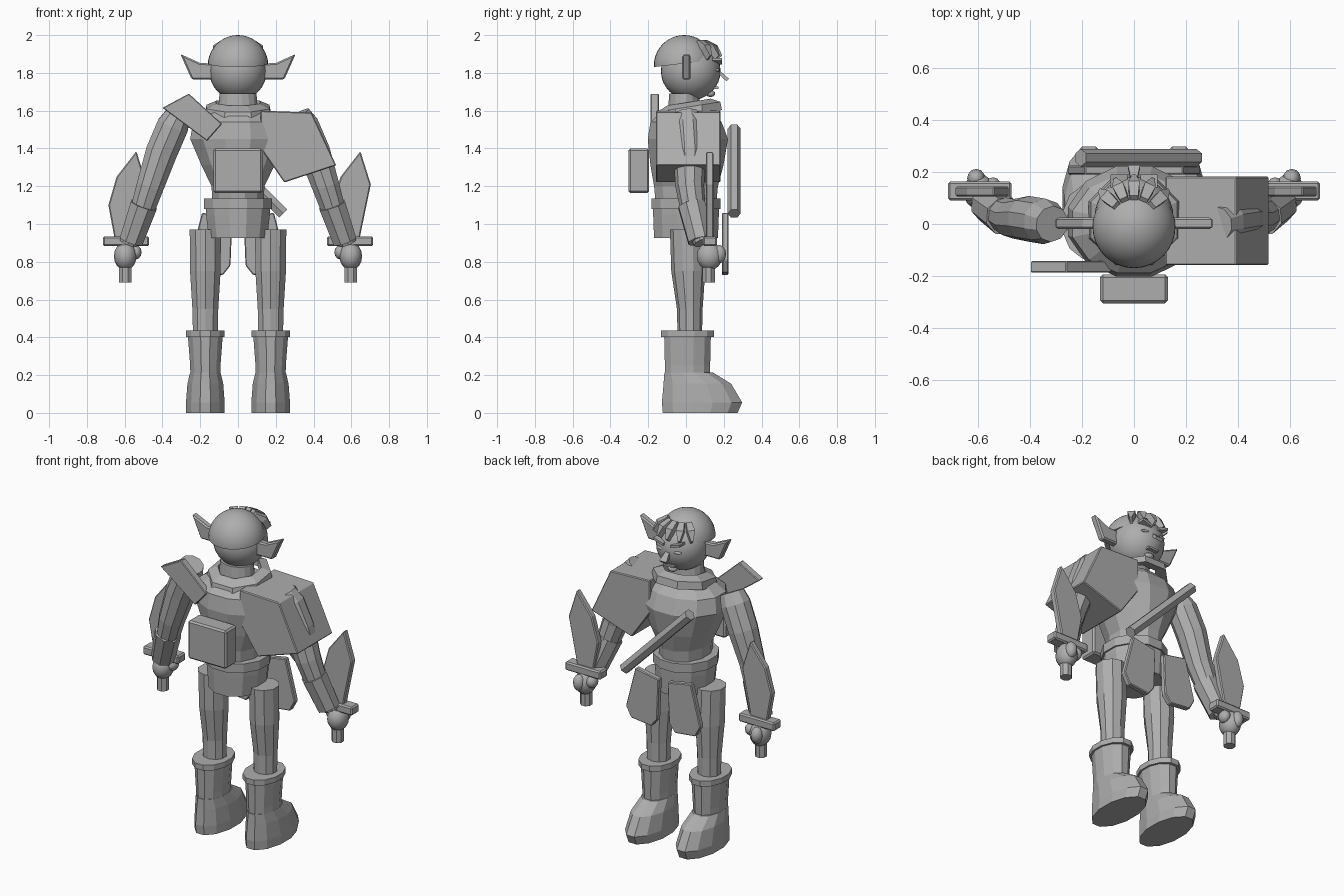
import bpy, bmesh, math
from mathutils import Vector, Matrix

if "Cube" in bpy.data.objects:
    bpy.data.objects.remove(bpy.data.objects["Cube"])

grey = bpy.data.materials.new("stone_grey")
grey.diffuse_color = (0.42, 0.42, 0.42, 1)
grey.use_nodes = True
grey.node_tree.nodes["Principled BSDF"].inputs["Base Color"].default_value = grey.diffuse_color


def finish(name, bm, smooth=False, bevel=0):
    bmesh.ops.recalc_face_normals(bm, faces=bm.faces)
    me = bpy.data.meshes.new(name)
    bm.to_mesh(me)
    bm.free()
    me.materials.append(grey)
    ob = bpy.data.objects.new(name, me)
    bpy.context.collection.objects.link(ob)
    if bevel:
        m = ob.modifiers.new("bevel", 'BEVEL')
        m.width = bevel
        m.segments = 1
    if smooth:
        for p in me.polygons:
            p.use_smooth = True
    return ob


def skin(name, rings, closed=False, **kw):
    """Bridge rings of points, capping both ends unless the rings form a loop."""
    bm = bmesh.new()
    vs = [[bm.verts.new(p) for p in r] for r in rings]
    n = len(rings[0])
    pairs = list(zip(vs, vs[1:])) + ([(vs[-1], vs[0])] if closed else [])
    for a, b in pairs:
        for i in range(n):
            j = (i + 1) % n
            bm.faces.new((a[i], a[j], b[j], b[i]))
    if not closed:
        bm.faces.new(vs[0])
        bm.faces.new(vs[-1])
    return finish(name, bm, **kw)


def loft(name, rows, n=10):
    """Stack of horizontal ellipses: (cx, cy, z, rx, ry)."""
    ang = [2 * math.pi * (i + .5) / n for i in range(n)]
    return skin(name, [[(cx + rx * math.cos(a), cy + ry * math.sin(a), z) for a in ang]
                       for cx, cy, z, rx, ry in rows])


def tube(name, pts, radii, n=10):
    """Round section following a path."""
    pts = [Vector(p) for p in pts]
    rings = []
    for i, p in enumerate(pts):
        d = (pts[min(i + 1, len(pts) - 1)] - pts[max(i - 1, 0)]).normalized()
        u = d.cross(Vector((0, 1, 0))).normalized()
        v = d.cross(u)
        rings.append([p + radii[i] * (u * math.cos(t) + v * math.sin(t))
                      for t in (2 * math.pi * (k + .5) / n for k in range(n))])
    return skin(name, rings)


def prism(name, poly, y0, y1, **kw):
    """Outline in x, z extruded along y."""
    return skin(name, [[(x, y, z) for x, z in poly] for y in (y0, y1)], **kw)


def box(name, lo, hi, bevel=0):
    return prism(name, [(lo[0], lo[2]), (hi[0], lo[2]), (hi[0], hi[2]), (lo[0], hi[2])],
                 lo[1], hi[1], bevel=bevel)


def ball(name, c, r, seg=24):
    bm = bmesh.new()
    bmesh.ops.create_uvsphere(bm, u_segments=seg, v_segments=seg // 2, radius=1)
    bmesh.ops.transform(bm, matrix=Matrix.Translation(c) @ Matrix.Diagonal((*r, 1)), verts=bm.verts)
    return finish(name, bm, smooth=True)


# Head and skull cap, cut flat along a slightly tilted brow line
ball("head", (0, .025, 1.81), (.152, .158, .155), 32)
bm = bmesh.new()
bmesh.ops.create_uvsphere(bm, u_segments=32, v_segments=20, radius=.16)
bmesh.ops.translate(bm, vec=(0, -.01, 1.84), verts=bm.verts)
cut = bmesh.ops.bisect_plane(bm, geom=bm.verts[:] + bm.edges[:] + bm.faces[:],
                             plane_co=(0, -.01, 1.85), plane_no=(0, .12, -1), clear_outer=True)
bmesh.ops.contextual_create(bm, geom=[e for e in cut['geom_cut'] if isinstance(e, bmesh.types.BMEdge)])
cap = finish("skull_cap", bm)
bpy.context.view_layer.objects.active = cap
cap.select_set(True)
bpy.ops.object.shade_smooth_by_angle(angle=math.radians(40))

# Face: fringe, brows, eyes, nose, mouth
for i in range(5):
    a = math.radians(90 + (i - 2) * 24)
    d, side = Vector((math.cos(a), math.sin(a), 0)), Vector((-math.sin(a), math.cos(a), 0))
    top, mid, tip = (d * r + Vector((0, .01, z)) for r, z in ((.085, 1.963), (.142, 1.935), (.168, 1.88)))
    up = d * .014 + Vector((0, 0, .012))
    skin("fringe_lock", [[p - side * w - up, p + side * w - up, p + side * w + up, p - side * w + up]
                         for p, w in ((top, .016), (mid, .022), (tip, .006))])
for s in (-1, 1):
    prism("brow", [(s * .025, 1.845), (s * .09, 1.865), (s * .09, 1.88), (s * .025, 1.86)], .14, .19)
    ball("eye", (s * .055, .165, 1.815), (.03, .014, .009), 12)
skin("nose", [[(-w, y, z), (w, y, z), (w, y + .012, z + .014), (-w, y + .012, z + .014)]
              for w, y, z in ((.012, .165, 1.80), (.024, .215, 1.755))])
box("mouth", (-.035, .145, 1.715), (.035, .172, 1.727))
ball("chin", (0, .13, 1.69), (.03, .025, .018), 12)

# Neck, collar and body
loft("neck", [(0, -.01, 1.57, .11, .09), (0, -.01, 1.69, .10, .08)], 16)
collar = []
for i in range(8):
    a = math.pi * (i + .5) / 4
    collar.append([(r * math.cos(a), .015 + r * math.sin(a), z + .16 * r * math.sin(a))
                   for r, z in ((.19, 1.575), (.18, 1.62), (.125, 1.645), (.12, 1.60))])
skin("collar", collar, closed=True)
loft("torso", [(0, 0, 1.10, .14, .165), (0, 0, 1.20, .145, .175), (0, .005, 1.31, .20, .20),
               (0, .01, 1.45, .262, .22), (0, 0, 1.54, .245, .195), (0, 0, 1.60, .16, .13)], 12)
loft("belt", [(0, 0, 1.08, .187, .19), (0, 0, 1.135, .187, .19)], 12)
loft("hips", [(0, 0, .925, .16, .175), (0, 0, 1.05, .175, .18), (0, 0, 1.10, .178, .182)], 12)

for s in (-1, 1):
    # Pointed ears
    prism("ear", [(s * .13, 1.85), (s * .20, 1.852), (s * .305, 1.90), (s * .245, 1.765), (s * .13, 1.765)],
          -.02, .025, bevel=.008)
    # Legs and boots
    x = s * .173
    loft("leg", [(x, .02, .38, .068, .064), (x, .02, .55, .072, .068), (x, .012, .75, .085, .09),
                 (x, .005, .97, .087, .09)])
    loft("boot_shaft", [(x, .008, .19, .082, .122), (x, .008, .25, .083, .124),
                        (x, .008, .415, .096, .128)], 12)
    loft("boot_cuff", [(x, .008, .403, .106, .145), (x, .008, .436, .106, .145)], 12)
    loft("boot_foot", [(x, .075, 0, .105, .205), (x, .085, .055, .106, .22), (x, .06, .155, .098, .185),
                       (x, .013, .215, .083, .132)], 12)
    # Arms and bracers
    tube("arm", [(s * .315, 0, 1.58), (s * .345, .01, 1.52), (s * .405, .02, 1.38), (s * .465, .02, 1.20),
                 (s * .51, .04, 1.06), (s * .58, .09, .90)], [.07, .088, .088, .076, .066, .05])
    tube("bracer", [(s * .498, .03, 1.10), (s * .565, .075, .91)], [.077, .068], 8)
    # Hand with finger knuckles
    hx = s * .597
    ball("hand", (hx, .125, .83), (.06, .068, .075), 16)
    ball("thumb", (hx - s * .055, .14, .85), (.032, .04, .038), 12)
    ball("knuckle", (hx + s * .01, .175, .84), (.035, .037, .05), 12)
    # Leaf-bladed dagger
    loft("dagger_grip", [(hx, .12, .69, .035, .035), (hx, .12, .9, .035, .035)], 8)
    box("dagger_guard", (s * .593 - .122, .09, .883), (s * .593 + .122, .163, .935), .008)
    prism("dagger_blade", [(s * .593 + dx, z) for dx, z in
                           ((.055, 1.385), (.11, 1.21), (.05, .92), (-.06, .92), (-.093, 1.1), (-.05, 1.25))],
          .105, .145, bevel=.006)
    # Hanging skirt flaps
    prism("skirt_flap", [(s * .03, 1.03), (s * .19, 1.06), (s * .255, .81), (s * .22, .745),
                         (s * .08, .73), (s * .04, .78)], .19, .225, bevel=.005)

# Shoulder armour, back pack and chest rod
prism("large_shoulder_guard", [(.12, 1.60), (.39, 1.59), (.52, 1.31), (.245, 1.22), (.12, 1.40)],
      -.158, .182, bevel=.005)
prism("small_shoulder_plate", [(-.40, 1.615), (-.26, 1.69), (-.085, 1.53), (-.165, 1.44)],
      -.187, -.143, bevel=.004)
box("back_pack", (-.13, -.305, 1.165), (.13, -.195, 1.40), .01)
tube("chest_rod", [(-.205, .255, 1.505), (.24, .255, 1.055)], [.034, .034], 6)
